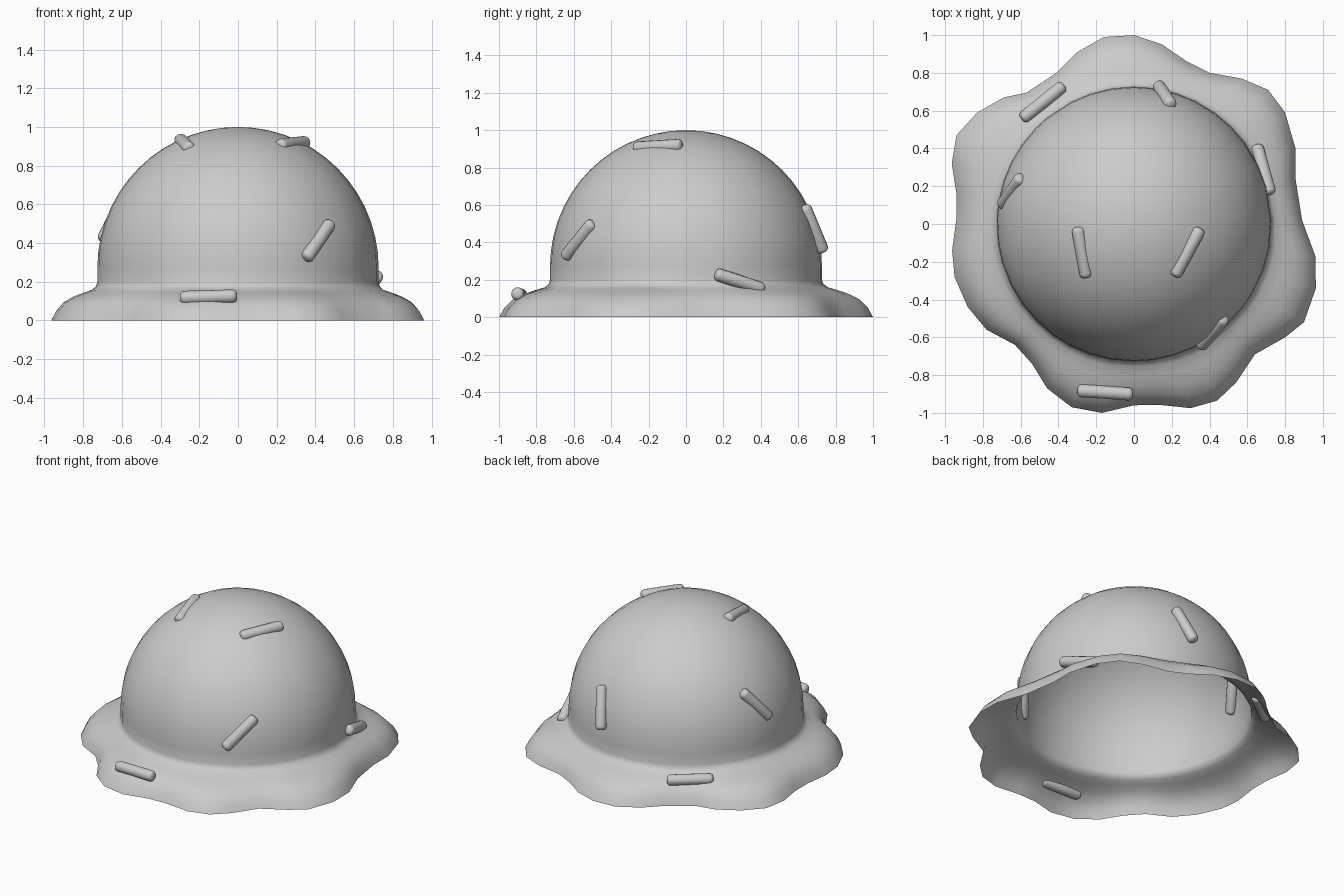
import bpy, bmesh, math
from mathutils import Vector

if "Cube" in bpy.data.objects:
    bpy.data.objects.remove(bpy.data.objects["Cube"])

# Wavy rim outline seen from above
RIM = [(0, 1), (.15, .95), (.28, .86), (.4, .8), (.57, .77), (.71, .71), (.8, .59),
       (.855, .4), (.855, .24), (.89, .02), (.96, -.17), (.963, -.34), (.9, -.52),
       (.8, -.6), (.64, -.69), (.54, -.84), (.44, -.935), (.3, -.975), (.13, -.957),
       (0, -.96), (-.17, -1), (-.33, -.97), (-.46, -.87), (-.54, -.74), (-.63, -.64),
       (-.78, -.56), (-.88, -.44), (-.95, -.28), (-.963, -.14), (-.94, .03),
       (-.94, .16), (-.965, .32), (-.94, .47), (-.83, .59), (-.69, .67), (-.57, .695),
       (-.41, .8), (-.3, .91), (-.16, .99)]
DOME_R, DOME_Z = .727, .273
# Brim section: fraction of the way from dome wall to rim, height
BRIM = [(0, .2), (.03, .178), (.12, .16), (.32, .144), (.55, .122), (.75, .093), (.9, .05), (1, 0)]


def finish(bm, name, angle):
    mesh = bpy.data.meshes.new(name)
    bm.to_mesh(mesh)
    bm.free()
    ob = bpy.data.objects.new(name, mesh)
    bpy.context.collection.objects.link(ob)
    bpy.ops.object.select_all(action='DESELECT')
    ob.select_set(True)
    bpy.context.view_layer.objects.active = ob
    bpy.ops.object.shade_smooth_by_angle(angle=math.radians(angle))
    return ob


# Open shell: dome flaring into the wavy brim
bm = bmesh.new()
top = bm.verts.new((0, 0, DOME_Z + DOME_R))
rings = []
for i in range(1, 15):
    a = math.pi / 2 * i / 14
    r, z = DOME_R * math.sin(a), DOME_Z + DOME_R * math.cos(a)
    rings.append([bm.verts.new(Vector((x, y, 0)).normalized() * r + Vector((0, 0, z)))
                  for x, y in RIM])
for t, z in BRIM:
    ring = []
    for x, y in RIM:
        v = Vector((x, y, 0))
        p = v.normalized() * (DOME_R + (v.length - DOME_R) * t)
        ring.append(bm.verts.new((p.x, p.y, z)))
    rings.append(ring)
n = len(RIM)
for k in range(n):
    j = (k + 1) % n
    bm.faces.new((top, rings[0][j], rings[0][k]))
    for a, b in zip(rings, rings[1:]):
        bm.faces.new((a[k], a[j], b[j], b[k]))
bmesh.ops.recalc_face_normals(bm, faces=bm.faces)
finish(bm, "frosting_shell", 60)


# Sprinkles: short rods with rounded ends, half sunk in the shell
def sprinkle(i, a, b, radius=.035):
    a, b = Vector(a), Vector(b)
    d = (b - a).normalized()
    bm = bmesh.new()
    bmesh.ops.create_cone(bm, cap_ends=True, segments=14, radius1=radius, radius2=radius,
                          depth=(b - a).length + .05)
    rims = [e for e in bm.edges if abs(e.verts[0].co.z - e.verts[1].co.z) < 1e-5]
    bmesh.ops.bevel(bm, geom=rims, offset=.024, segments=4, profile=.5, affect='EDGES')
    ob = finish(bm, f"sprinkle_{i}", 40)
    ob.rotation_euler = d.to_track_quat('Z', 'Y').to_euler()
    ob.location = (a + b) / 2


for i, (a, b) in enumerate([
        ((-.575, .57, .14), (-.39, .72, .14)),
        ((.135, .725, .37), (.19, .64, .575)),
        ((.715, .18, .225), (.655, .395, .155)),
        ((-.605, .235, .60), (-.69, .11, .43)),
        ((-.295, -.04, .93), (-.255, -.26, .89)),
        ((.34, -.045, .918), (.225, -.255, .905)),
        ((.362, -.635, .335), (.468, -.51, .49)),
        ((-.275, -.883, .118), (-.03, -.9, .125))], 1):
    sprinkle(i, a, b)
